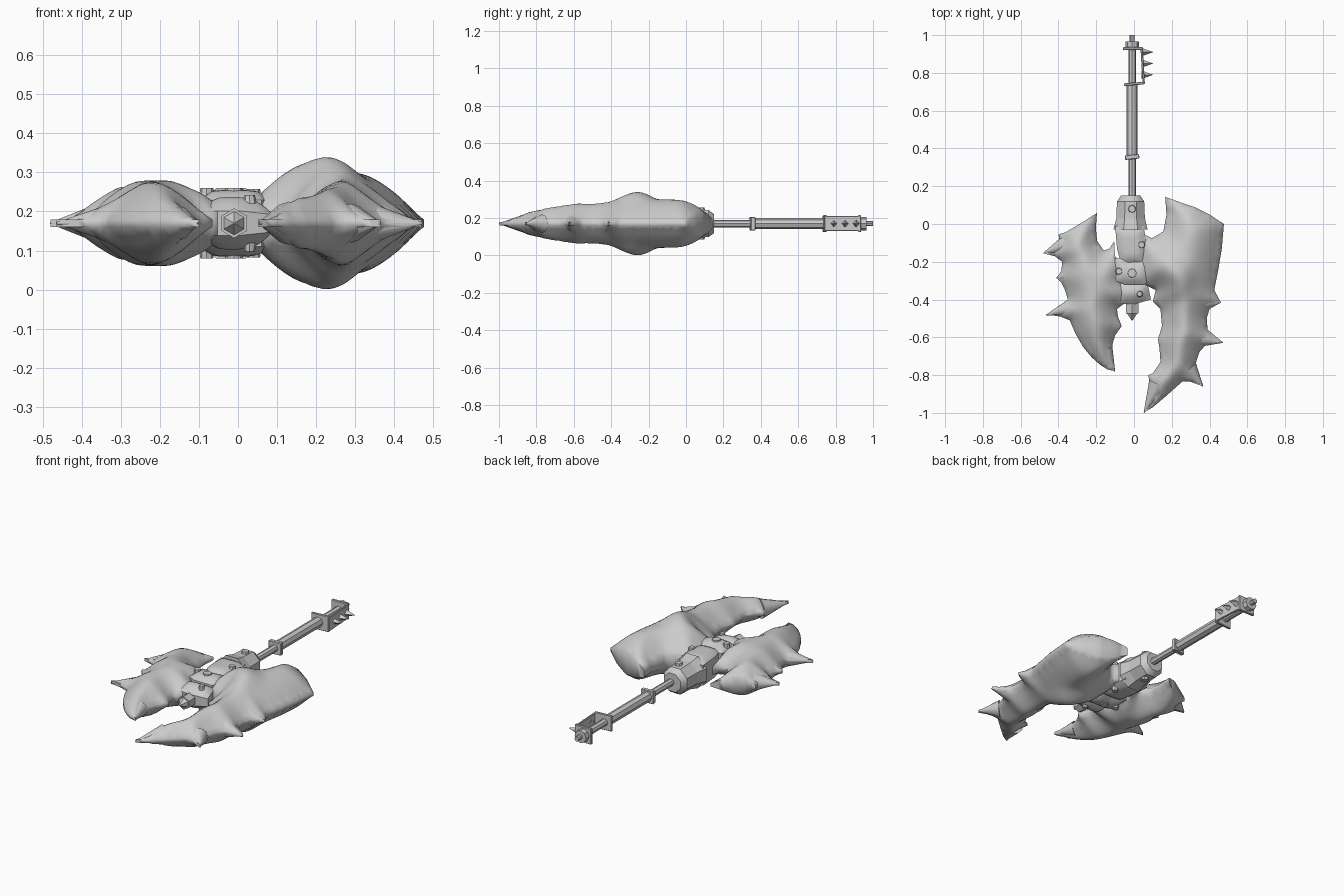
import bpy, bmesh, math
from mathutils import Vector, Matrix
from mathutils.geometry import delaunay_2d_cdt

if "Cube" in bpy.data.objects:
    bpy.data.objects.remove(bpy.data.objects["Cube"])

CZ, CX = 0.17, -0.01          # height of the mid plane, x of the shaft
STEP = 0.02
steel = bpy.data.materials.new("grey steel")
steel.diffuse_color = (0.6, 0.6, 0.6, 1)
steel.use_nodes = True
steel.node_tree.nodes["Principled BSDF"].inputs["Base Color"].default_value = steel.diffuse_color


def finish(name, bm, angle=40):
    bmesh.ops.recalc_face_normals(bm, faces=bm.faces)
    me = bpy.data.meshes.new(name)
    bm.to_mesh(me)
    bm.free()
    me.materials.append(steel)
    ob = bpy.data.objects.new(name, me)
    bpy.context.collection.objects.link(ob)
    bpy.ops.object.select_all(action='DESELECT')
    ob.select_set(True)
    bpy.context.view_layer.objects.active = ob
    bpy.ops.object.shade_smooth_by_angle(angle=math.radians(angle))
    return ob


def rod(name, a, b, r1, r2, sides, turn=0.0):
    """Cylinder or cone from a to b."""
    a, b = Vector(a), Vector(b)
    bm = bmesh.new()
    m = (Matrix.Translation((a + b) / 2) @ (b - a).to_track_quat('Z', 'Y').to_matrix().to_4x4()
         @ Matrix.Rotation(turn, 4, 'Z'))
    bmesh.ops.create_cone(bm, cap_ends=True, segments=sides, radius1=r1, radius2=r2,
                          depth=(b - a).length, matrix=m)
    return finish(name, bm)


def box(name, centre, size, tilt=0.0):
    bm = bmesh.new()
    m = (Matrix.Translation(centre) @ Matrix.Rotation(tilt, 4, 'Z')
         @ Matrix.Diagonal((*size, 1)))
    bmesh.ops.create_cube(bm, size=1, matrix=m)
    bmesh.ops.bevel(bm, geom=bm.edges[:], offset=0.003, segments=1, affect='EDGES')
    return finish(name, bm, 30)


def puffed(name, outline, thick, reach, bump=None, passes=3, power=1.5, angle=75):
    """Symmetric swollen shape; outline points are (x, y, bluntness of the rim)."""
    segs = list(zip(outline, outline[1:] + outline[:1]))

    def depth(x, y):
        best = 9.0
        for (ax, ay, ao), (bx, by, bo) in segs:
            dx, dy = bx - ax, by - ay
            t = max(0, min(1, ((x - ax) * dx + (y - ay) * dy) / (dx * dx + dy * dy)))
            best = min(best, math.hypot(x - ax - t * dx, y - ay - t * dy) + ao + t * (bo - ao))
        return best

    def rim_gap(x, y):
        return min(math.hypot(x - p.x, y - p.y) for p in rim)

    rim = []
    for a, b in segs:
        n = max(1, round(math.hypot(b[0] - a[0], b[1] - a[1]) / STEP))
        rim += [Vector((a[0] + (b[0] - a[0]) * i / n, a[1] + (b[1] - a[1]) * i / n)) for i in range(n)]
    pts = list(rim)
    xs, ys = [p[0] for p in outline], [p[1] for p in outline]
    for j in range(int((max(ys) - min(ys)) / STEP) + 1):
        for i in range(int((max(xs) - min(xs)) / STEP) + 1):
            x, y = min(xs) + (i + 0.5 * (j % 2)) * STEP, min(ys) + j * STEP
            if rim_gap(x, y) > 0.6 * STEP:
                pts.append(Vector((x, y)))
    n = len(rim)
    co, _, faces, *_ = delaunay_2d_cdt(pts, [(i, (i + 1) % n) for i in range(n)], [], 1, 1e-6)

    bm = bmesh.new()
    for p in co:
        t = min(1, depth(p.x, p.y) / reach)
        z = thick * (1 - (1 - t) ** power)
        if bump and t > 0.01:
            bx, by, height, radius = bump
            z += t * height * max(0, 1 - math.hypot(p.x - bx, p.y - by) / radius)
        bm.verts.new((p.x, p.y, z))
    bm.verts.ensure_lookup_table()
    for f in faces:
        bm.faces.new([bm.verts[i] for i in f])
    bmesh.ops.delete(bm, geom=[v for v in bm.verts if not v.link_faces], context='VERTS')
    inner = [v for v in bm.verts if not v.is_boundary]
    for _ in range(passes):
        bmesh.ops.smooth_vert(bm, verts=inner, factor=0.5, use_axis_z=True)
    # mirrored underside, walled where the rim is blunt
    border = [e for e in bm.edges if e.is_boundary]
    twin = {v: bm.verts.new((v.co.x, v.co.y, -v.co.z)) for v in bm.verts[:]}
    for f in bm.faces[:]:
        bm.faces.new([twin[v] for v in reversed(f.verts)])
    for e in border:
        a, b = e.verts
        bm.faces.new((a, b, twin[b], twin[a]))
    bmesh.ops.translate(bm, verts=bm.verts, vec=(0, 0, CZ))
    return finish(name, bm, angle)


def sharp(points):
    return [(x, y, 0.008) for x, y in points]


# Large blade: blunt butt end, spiked outer edge, curved tip
puffed("large_blade",
       [(.165, .143, .02), (.19, .135, .03), (.245, .115, .05), (.32, .09, .06), (.40, .05, .04)]
       + sharp([(.476, 0), (.465, -.13), (.445, -.25), (.425, -.35), (.46, -.415), (.40, -.45),
                (.385, -.50), (.39, -.56), (.47, -.625), (.375, -.645), (.345, -.68), (.32, -.76),
                (.33, -.80), (.365, -.86), (.30, -.835), (.255, -.835), (.165, -.915), (.10, -.97),
                (.053, -.998), (.075, -.93), (.09, -.87), (.075, -.80), (.10, -.79), (.14, -.73),
                (.135, -.66), (.127, -.61), (.148, -.54), (.14, -.45), (.10, -.41)])
       + [(.115, -.35, .02), (.065, -.325, .04), (.03, -.28, .05), (.03, -.2, .05),
          (.045, -.05, .05), (.095, -.075, .04), (.155, -.04, .03), (.172, .05, .02)],
       0.13, 0.17, bump=(.20, -.28, 0.065, 0.13))

# Small blade: hooked, with two spikes on the outer edge
puffed("small_blade",
       sharp([(-.196, .058), (-.202, -.02), (-.195, -.09), (-.16, -.14), (-.13, -.13)])
       + [(-.105, -.09, .02), (-.10, -.17, .04), (-.07, -.21, .04), (-.075, -.31, .04),
          (-.04, -.34, .04), (-.05, -.42, .03)]
       + sharp([(-.09, -.45), (-.085, -.49), (-.065, -.54), (-.10, -.59), (-.115, -.64), (-.115, -.70),
                (-.10, -.78), (-.14, -.77), (-.18, -.745), (-.225, -.705), (-.27, -.65), (-.31, -.58),
                (-.34, -.51), (-.39, -.49), (-.465, -.48), (-.40, -.435), (-.35, -.40), (-.365, -.35),
                (-.385, -.31), (-.41, -.285), (-.385, -.25), (-.38, -.20), (-.42, -.17), (-.48, -.155),
                (-.42, -.12), (-.395, -.085), (-.40, -.055)])
       + [(-.365, -.045, .03), (-.28, .005, .04)],
       0.11, 0.14)

# Round spikes swelling out of the blade edges and tips
for x0, y0, x1, y1, r in ((.37, -.41, .46, -.415, .055), (.36, -.605, .472, -.627, .045),
                          (.29, -.77, .365, -.86, .05), (.13, -.85, .053, -1.0, .055),
                          (-.36, -.11, -.48, -.155, .05), (-.34, -.445, -.465, -.482, .045),
                          (-.35, -.275, -.41, -.285, .045), (-.155, -.67, -.102, -.78, .045)):
    rod("blade_spike", (x0, y0, CZ), (x1, y1, CZ), r, .002, 12)

# Core and straps between the blades
puffed("core", [(-.10, -.01, .05), (.05, -.01, .05), (.07, -.12, .05), (.05, -.21, .05),
                (-.07, -.21, .05), (-.09, -.13, .05)], 0.082, 0.09, passes=1, angle=40)
puffed("middle_strap", [(-.10, -.18, .05), (-.05, -.18, .05), (-.03, -.2, .05), (.05, -.19, .05),
                        (.09, -.25, .05), (.06, -.32, .05), (-.05, -.32, .05), (-.10, -.30, .05)],
       0.085, 0.09, passes=1, angle=40)
puffed("lower_strap", [(-.10, -.31, .04), (-.02, -.31, .04), (.07, -.31, .04), (.09, -.40, .02),
                       (0, -.425, .03), (-.09, -.42, .03)], 0.07, 0.09, passes=1, angle=40)

# Bolts on both faces of the straps
for s in (1, -1):
    for x, y, r, top in ((CX, -.26, .03, .09), (.04, -.11, .022, .088), (-.08, -.25, .022, .09),
                         (.03, -.37, .018, .072), (CX, .08, .025, .086)):
        rod("bolt", (x, y, CZ + s * .05), (x, y, CZ + s * top), r, r * .75, 8)

# Faceted socket around the shaft, built from rings along y
for y0, y1, r0, r1 in ((-.03, .03, .098, .082), (.03, .12, .082, .078), (.12, .15, .078, .055)):
    rod("socket", (CX - .008, y0, CZ), (CX - .008, y1, CZ), r0, r1, 8, math.pi / 8)

# Shaft, grip and pointed foot
rod("shaft", (CX, -.42, CZ), (CX, .96, CZ), .02, .02, 8)
rod("grip", (CX, .35, CZ), (CX, .74, CZ), .029, .029, 8)
rod("shaft_end", (CX, .95, CZ), (CX, 1.0, CZ), .013, .013, 8)
rod("foot_nut", (CX, -.475, CZ), (CX, -.40, CZ), .038, .038, 6)
rod("foot_point", (CX, -.475, CZ), (CX, -.512, CZ), .03, .002, 6)

# Collars and hand guard with three spikes
box("lower_collar", (CX, .355, CZ), (.076, .024, .072), .1)
box("guard_plate_low", (0, .742, CZ), (.105, .014, .09), .08)
box("guard_plate_high", (-.005, .928, CZ), (.105, .016, .09))
rod("end_nut", (CX, .935, CZ), (CX, .965, CZ), .036, .036, 8)
box("guard_bar", (.046, .835, CZ), (.012, .19, .08), .06)
for y in (.79, .85, .91):
    rod("guard_spike", (.04, y, CZ), (.10, y, CZ), .022, .001, 4)
